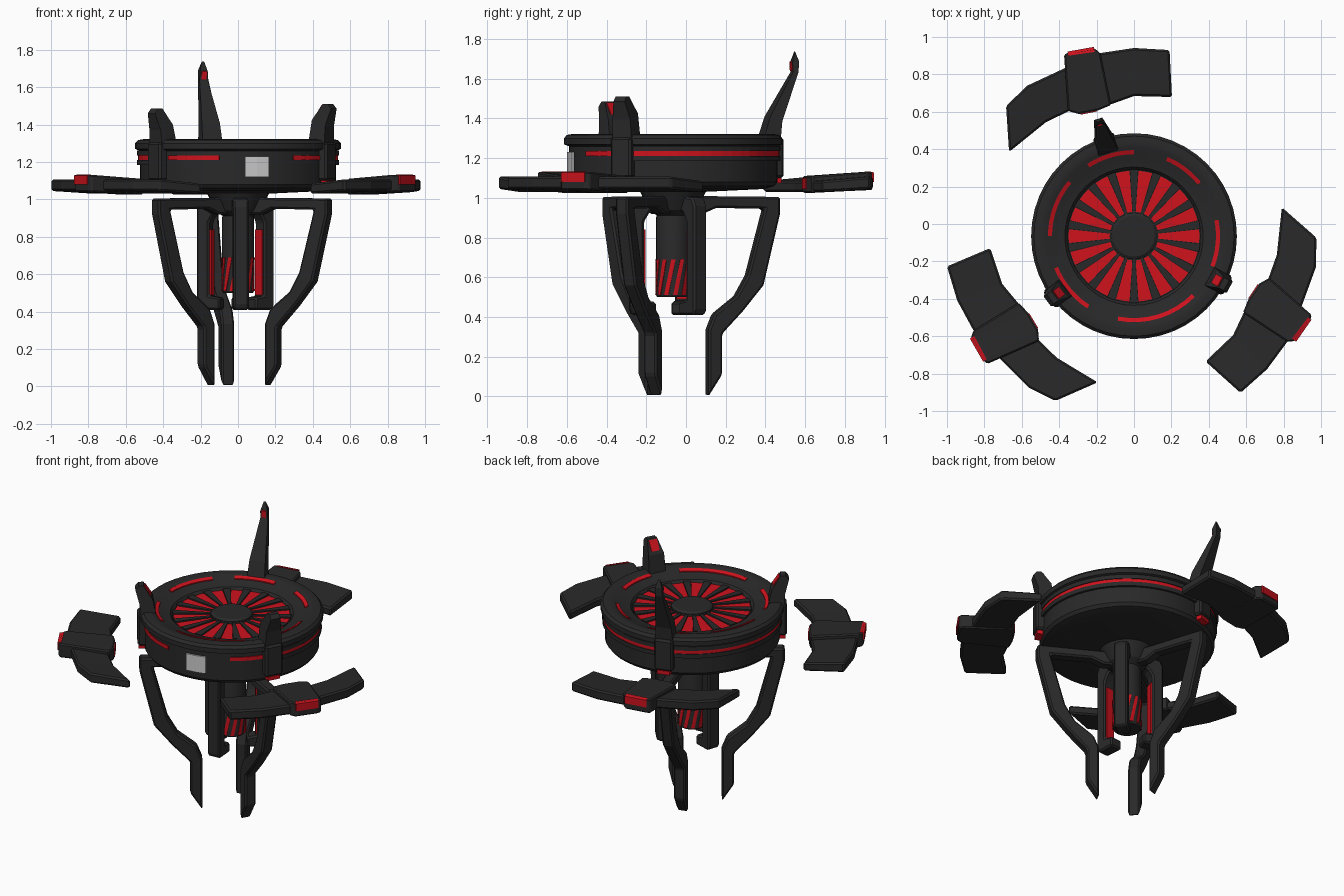
import bpy, bmesh
from math import sin, cos, radians, pi

if "Cube" in bpy.data.objects:
    bpy.data.objects.remove(bpy.data.objects["Cube"])

CY = -0.065                      # hub axis sits slightly forward of the origin
ARMS = (107, 217, 332)           # fins, legs and blades
POSTS = (162, 274.5, 39.5)       # hanging posts, midway between the arms


def material(name, rgb):
    m = bpy.data.materials.new(name)
    m.diffuse_color = (*rgb, 1)
    m.use_nodes = True
    m.node_tree.nodes["Principled BSDF"].inputs["Base Color"].default_value = m.diffuse_color
    return m


DARK = material("dark_metal", (0.022, 0.022, 0.023))
RED = material("red_glow", (0.62, 0.006, 0.012))


def make(name, verts, faces, mat=DARK, bevel=0.0, smooth=False):
    me = bpy.data.meshes.new(name)
    me.from_pydata(verts, [], faces)
    bm = bmesh.new()
    bm.from_mesh(me)
    bmesh.ops.remove_doubles(bm, verts=bm.verts, dist=1e-5)
    bmesh.ops.recalc_face_normals(bm, faces=bm.faces)
    bm.to_mesh(me)
    bm.free()
    ob = bpy.data.objects.new(name, me)
    bpy.context.collection.objects.link(ob)
    if mat:
        me.materials.append(mat)
    if bevel:
        b = ob.modifiers.new("edge_bevel", 'BEVEL')
        b.width, b.segments, b.limit_method = bevel, 1, 'ANGLE'
    if smooth:
        bpy.context.view_layer.objects.active = ob
        ob.select_set(True)
        bpy.ops.object.shade_smooth_by_angle(angle=radians(25))
        ob.select_set(False)
    return ob


def polar(r, t, a, z):
    """Radius r, tangential offset t, angle a in degrees, about the hub axis."""
    c, s = cos(radians(a)), sin(radians(a))
    return (r * c - t * s, CY + r * s + t * c, z)


def loft(name, rings, mat=DARK, bevel=0.0, smooth=False):
    n = len(rings[0])
    verts = [v for ring in rings for v in ring]
    faces = [list(range(n)), list(range((len(rings) - 1) * n, len(rings) * n))]
    for i in range(len(rings) - 1):
        for j in range(n):
            k = (j + 1) % n
            faces.append([i * n + j, i * n + k, (i + 1) * n + k, (i + 1) * n + j])
    return make(name, verts, faces, mat, bevel, smooth)


def radial_plate(name, profile, a, widths, mat=DARK, bevel=0.0):
    """Upright plate: (r, z) outline with half width per point."""
    if not isinstance(widths, (list, tuple)):
        widths = [widths] * len(profile)
    sides = [[polar(r, s * w, a, z) for (r, z), w in zip(profile, widths)] for s in (-1, 1)]
    return loft(name, sides, mat, bevel)


def radial_box(name, r0, r1, z0, z1, a, w, mat=DARK, bevel=0.0):
    return radial_plate(name, [(r0, z0), (r1, z0), (r1, z1), (r0, z1)], a, w, mat, bevel)


def arc(name, r0, r1, z0, z1, a0, a1, mat=DARK, twist=0):
    n = max(1, int(abs(a1 - a0) / 6))
    rings = []
    for i in range(n + 1):
        a = a0 + (a1 - a0) * i / n
        rings.append([polar(r0, 0, a, z0), polar(r1, 0, a, z0),
                      polar(r1, 0, a + twist, z1), polar(r0, 0, a + twist, z1)])
    return loft(name, rings, mat)


def lathe(name, profile, n=48):
    rings = [[polar(max(r, 1e-4), 0, 360 * j / n, z) for j in range(n)] for r, z in profile]
    return loft(name, rings, smooth=True)


# Main disc with rolled rim and dished top
lathe("disc_body", [(0.15, 1.03), (0.46, 1.045), (0.51, 1.06), (0.525, 1.08), (0.525, 1.20),
                    (0.525, 1.26), (0.55, 1.27), (0.55, 1.30), (0.535, 1.317), (0.50, 1.323),
                    (0.475, 1.318), (0.42, 1.295), (0.37, 1.285), (0.355, 1.265), (0.10, 1.265)])
lathe("fan_cap", [(0.125, 1.25), (0.125, 1.285), (0.11, 1.295), (0.03, 1.295)], 24)

# Fan grille
for i in range(18):
    arc("fan_slot", 0.13, 0.35, 1.262, 1.272, i * 20 - 6, i * 20 + 6, RED)
for i in range(18):
    arc("fan_spoke", 0.12, 0.357, 1.262, 1.28, i * 20 + 6.2, i * 20 + 13.8)

# Red inlays around the top of the rim
for a0, a1 in ((90, 123), (39, 67), (-21, 11), (-101, -45), (202, 237), (140, 180)):
    n = 8
    rows = []
    for i in range(n + 1):
        a = a0 + (a1 - a0) * i / n
        rows.append([polar(0.438, 0, a, 1.29), polar(0.460, 0, a, 1.30),
                     polar(0.460, 0, a, 1.318), polar(0.438, 0, a, 1.309)])
    loft("rim_inlay", rows, RED)

# Side bands, light strips and front panel
for a0, a1 in ((-22, 101), (113, 211)):
    arc("side_band_upper", 0.51, 0.54, 1.235, 1.262, a0, a1)
    arc("side_band_lower", 0.51, 0.54, 1.185, 1.212, a0, a1)
    arc("side_light", 0.51, 0.535, 1.212, 1.235, a0, a1, RED)
for a0, a1 in ((225, 259), (304, 326)):
    arc("front_light", 0.51, 0.531, 1.212, 1.236, a0, a1, RED)
arc("front_panel", 0.51, 0.535, 1.12, 1.23, 274, 288, None)

# Fins and their brackets
tall = [(0.465, 1.29), (0.465, 1.31), (0.497, 1.41), (0.626, 1.635), (0.622, 1.68),
        (0.640, 1.738), (0.656, 1.69), (0.654, 1.635), (0.56, 1.385), (0.55, 1.29)]
tall_w = [0.055, 0.055, 0.05, 0.023, 0.023, 0.006, 0.023, 0.023, 0.05, 0.055]
short = [(0.455, 1.29), (0.46, 1.33), (0.475, 1.40), (0.53, 1.485), (0.56, 1.485),
         (0.58, 1.46), (0.555, 1.37), (0.55, 1.29)]
short_w = [0.055, 0.055, 0.052, 0.032, 0.03, 0.032, 0.05, 0.055]
for a in ARMS:
    if a == 107:
        radial_plate("tall_fin", tall, a, tall_w)
        radial_plate("tall_fin_light", [(0.619, 1.64), (0.616, 1.685), (0.635, 1.69), (0.635, 1.64)],
                     a, 0.014, RED)
    else:
        lift = 0.025 if a == 332 else 0
        radial_plate("short_fin", [(r, z + lift * (z > 1.35)) for r, z in short], a, short_w)
        radial_plate("short_fin_light", [(0.481, 1.42 + lift), (0.520, 1.48 + lift),
                                         (0.535, 1.47 + lift), (0.50, 1.42 + lift)], a, 0.027, RED)
    radial_box("fin_bracket", 0.48, 0.567, 1.10, 1.305, a, 0.058, bevel=0.012)
    radial_box("bracket_light", 0.48, 0.56, 1.075, 1.10, a, 0.04, RED)

# Legs with horizontal arms
leg = [(0.05, 1.01), (0.555, 1.005), (0.555, 0.92), (0.468, 0.56), (0.36, 0.43), (0.25, 0.315),
       (0.25, 0.11), (0.178, 0.0), (0.178, 0.335), (0.21, 0.415), (0.325, 0.505),
       (0.385, 0.61), (0.475, 0.945), (0.22, 0.95), (0.15, 0.92), (0.05, 0.92)]
for a in ARMS:
    radial_plate("leg", leg, a, 0.036, bevel=0.01)

# Central hub, core and hanging posts
lathe("hub", [(0.08, 0.91), (0.12, 0.94), (0.15, 1.0), (0.17, 1.04), (0.05, 1.04)], 24)
lathe("core", [(0.05, 0.50), (0.08, 0.50), (0.086, 0.51), (0.086, 0.90), (0.07, 0.95)], 24)
for i in range(12):
    arc("core_stripe", 0.08, 0.09, 0.51, 0.69, i * 30, i * 30 + 14, RED, 24)
post = [(0.05, 1.02), (0.20, 1.0), (0.22, 0.96), (0.22, 0.43), (0.205, 0.41), (0.09, 0.41),
        (0.09, 0.475), (0.15, 0.485), (0.15, 0.88), (0.12, 0.93), (0.05, 0.93)]
for a in POSTS:
    radial_plate("hanging_post", post, a, 0.042, bevel=0.01)
    radial_box("post_light", 0.142, 0.152, 0.49, 0.84, a, 0.028, RED)

# Floating blades: stations of outer and inner edge for the rear blade, turned for the others
blade = [(-0.684, 0.631, -0.668, 0.385), (-0.57, 0.74, -0.47, 0.545), (-0.36, 0.838, -0.33, 0.612),
         (-0.18, 0.914, -0.123, 0.640), (0, 0.941, 0, 0.684), (0.19, 0.93, 0.203, 0.679)]
clip = [(-0.374, 0.905, -0.353, 0.604), (-0.35, 0.918, -0.294, 0.588),
        (-0.214, 0.941, -0.19, 0.608), (-0.18, 0.914, -0.123, 0.636)]
outer_light = [(-0.355, 0.922, -0.35, 0.90), (-0.214, 0.947, -0.21, 0.92)]
inner_light = [(-0.285, 0.61, -0.287, 0.584), (-0.195, 0.63, -0.197, 0.602)]


def blade_part(name, stations, turn, z, mat=DARK, bevel=0.0):
    c, s = cos(radians(turn)), sin(radians(turn))

    def spin(x, y, h):
        y -= CY
        return (x * c - y * s, CY + x * s + y * c, h)
    rings = [[spin(ox, oy, z[0]), spin(ox, oy, z[1]), spin(ix, iy, z[2]), spin(ix, iy, z[3])]
             for ox, oy, ix, iy in stations]
    return loft(name, rings, mat, bevel)


for a in ARMS:
    turn = a - 107
    blade_part("blade", blade, turn, (1.045, 1.108, 1.085, 1.03), bevel=0.01)
    blade_part("blade_clip", clip, turn, (1.04, 1.132, 1.11, 1.025), bevel=0.008)
    blade_part("clip_outer_light", outer_light, turn, (1.08, 1.128, 1.134, 1.08), RED)
    blade_part("clip_inner_light", inner_light, turn, (1.045, 1.105, 1.10, 1.045), RED)
